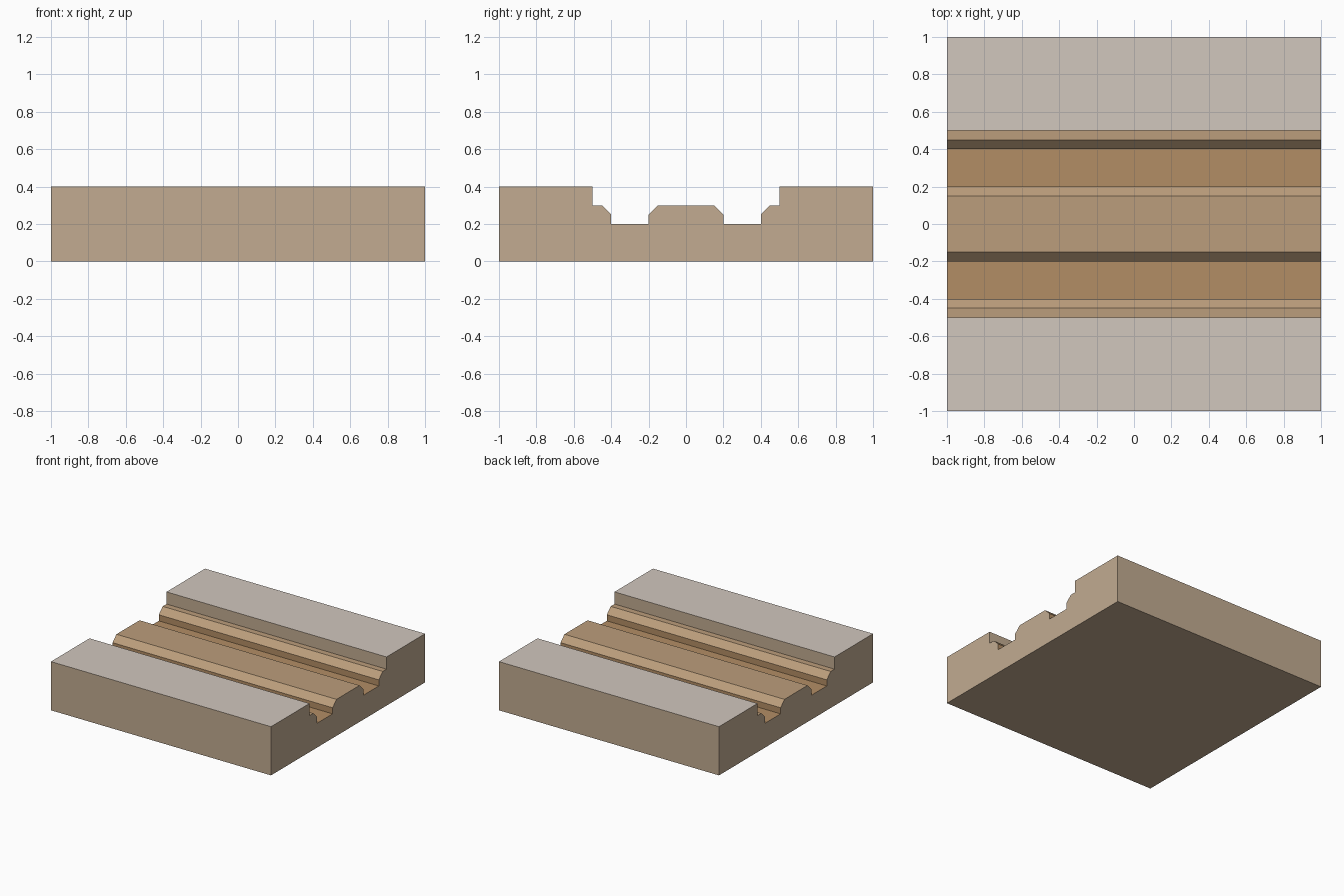
import bpy, bmesh

if "Cube" in bpy.data.objects:
    bpy.data.objects.remove(bpy.data.objects["Cube"])

def material(name, rgb):
    m = bpy.data.materials.new(name)
    m.diffuse_color = (*rgb, 1)
    m.use_nodes = True
    m.node_tree.nodes["Principled BSDF"].inputs["Base Color"].default_value = m.diffuse_color
    return m

mats = [material("earth", (0.54, 0.41, 0.285)),
        material("pale_top", (0.64, 0.57, 0.51)),
        material("track", (0.50, 0.34, 0.20)),
        material("rut", (0.45, 0.27, 0.13))]

# Half cross-section (y, z), mirrored about y = 0
half = [(0.15, 0.3), (0.2, 0.25), (0.2, 0.2), (0.4, 0.2), (0.4, 0.25),
        (0.45, 0.3), (0.5, 0.3), (0.5, 0.4), (1, 0.4), (1, 0)]
profile = half + [(-y, z) for y, z in reversed(half)]

# Sweep the section along x
bm = bmesh.new()
section = bm.faces.new([bm.verts.new((-1, y, z)) for y, z in profile])
swept = bmesh.ops.extrude_face_region(bm, geom=[section], use_keep_orig=True)
bmesh.ops.translate(bm, vec=(2, 0, 0),
                    verts=[g for g in swept["geom"] if isinstance(g, bmesh.types.BMVert)])
bmesh.ops.recalc_face_normals(bm, faces=bm.faces)

# Colour the upper surfaces and the sunken channels
for f in bm.faces:
    c = f.calc_center_median()
    if abs(f.normal.x) > 0.5 or c.z < 0.01:
        continue
    if f.normal.z > 0.9 and c.z > 0.35:
        f.material_index = 1
    elif abs(c.y) < 0.49:
        f.material_index = 2 if c.z > 0.26 else 3

mesh = bpy.data.meshes.new("rutted_road_tile")
bm.to_mesh(mesh)
bm.free()
for m in mats:
    mesh.materials.append(m)
bpy.context.collection.objects.link(bpy.data.objects.new("rutted_road_tile", mesh))
